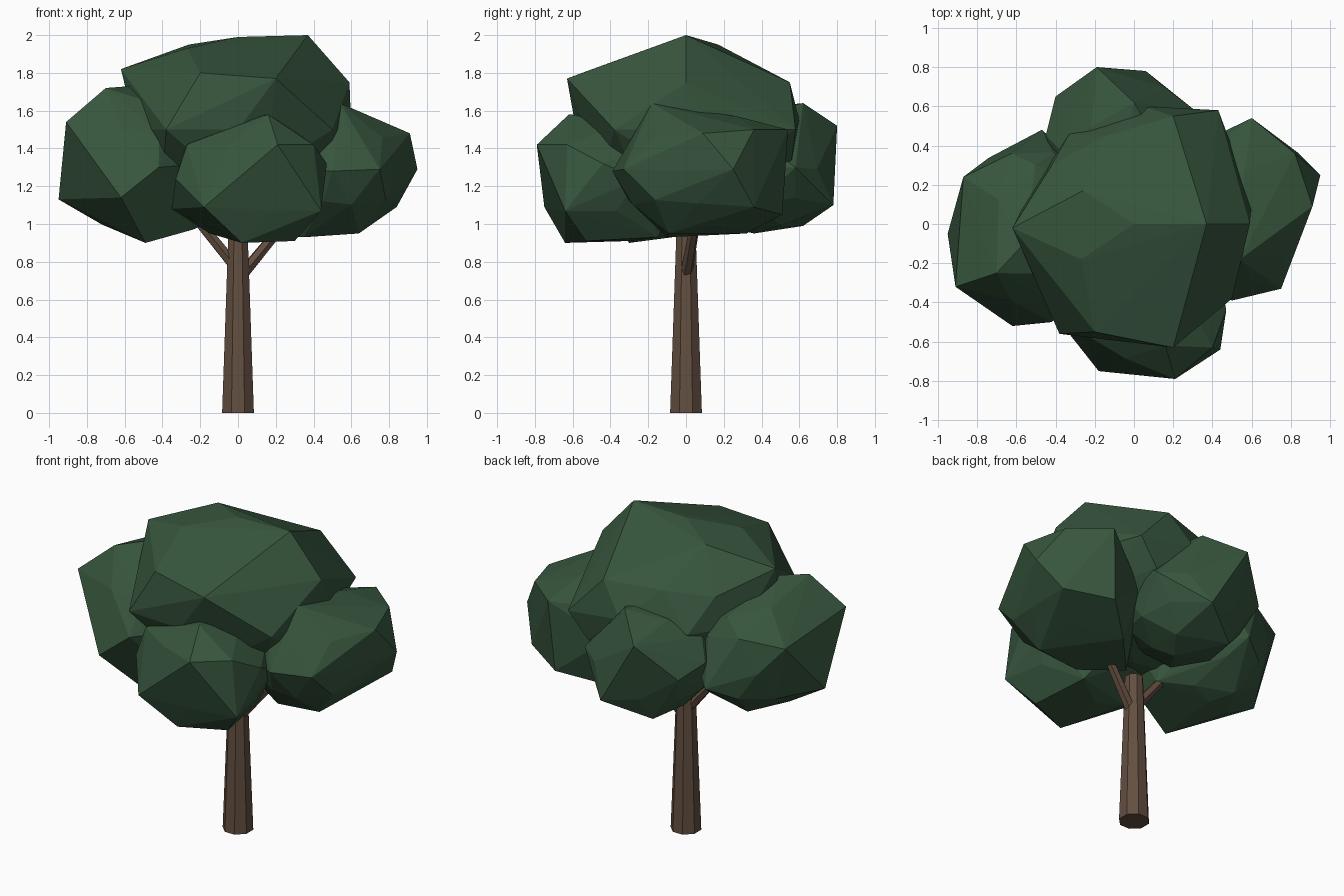
import bpy
import bmesh
import math
import random
from mathutils import Matrix, Vector

default_cube = bpy.data.objects.get("Cube")
if default_cube:
    bpy.data.objects.remove(default_cube, do_unlink=True)

random.seed(4)


def make_material(name, colour):
    material = bpy.data.materials.new(name)
    material.use_nodes = True
    material.diffuse_color = (*colour, 1)
    shader = material.node_tree.nodes["Principled BSDF"]
    shader.inputs["Base Color"].default_value = (*colour, 1)
    shader.inputs["Roughness"].default_value = 0.9
    return material


leaf_green = make_material("leaf green", (0.038, 0.092, 0.047))
bark_brown = make_material("bark brown", (0.125, 0.077, 0.052))


def add_object(name, bm, material):
    """Turn a bmesh into a flat shaded object with one material."""
    bmesh.ops.recalc_face_normals(bm, faces=bm.faces)
    mesh = bpy.data.meshes.new(name)
    bm.to_mesh(mesh)
    bm.free()
    mesh.materials.append(material)
    obj = bpy.data.objects.new(name, mesh)
    bpy.context.collection.objects.link(obj)
    return obj


def add_limb(name, start, end, start_radius, end_radius, sides):
    """Tapered straight limb between two points, with a flat side to the front."""
    start, end = Vector(start), Vector(end)
    axis = end - start
    bm = bmesh.new()
    bmesh.ops.create_cone(bm, cap_ends=True, segments=sides, radius1=start_radius,
                          radius2=end_radius, depth=axis.length,
                          matrix=Matrix.Rotation(math.pi / sides, 4, "Z"))
    turn = axis.to_track_quat("Z", "Y").to_matrix()
    bmesh.ops.rotate(bm, verts=bm.verts, matrix=turn)
    bmesh.ops.translate(bm, verts=bm.verts, vec=(start + end) / 2)
    return add_object(name, bm, bark_brown)


def add_foliage(name, centre, radii, corners):
    """Faceted clump: a rough ellipsoid stretched over a few protruding corners."""
    centre = Vector(centre)
    corners = [Vector(corner) for corner in corners]
    bm = bmesh.new()
    bmesh.ops.create_icosphere(bm, subdivisions=2, radius=1)
    for vert in bm.verts:
        scale = random.uniform(0.9, 0.98)
        vert.co = centre + Vector(c * r * scale for c, r in zip(vert.co, radii))

    # Clear the ellipsoid around each corner so the facets stay large
    crowded = [v for v in bm.verts
               if min((v.co - corner).length for corner in corners) < 0.14]
    bmesh.ops.delete(bm, geom=crowded, context="VERTS")
    bmesh.ops.delete(bm, geom=bm.faces[:] + bm.edges[:], context="EDGES_FACES")
    for corner in corners:
        bm.verts.new(corner)

    # Wrap everything in one faceted skin
    bmesh.ops.convex_hull(bm, input=bm.verts[:])
    loose = [v for v in bm.verts if not v.link_faces]
    bmesh.ops.delete(bm, geom=loose, context="VERTS")
    return add_object(name, bm, leaf_green)


# Trunk and the two branches that fork into the foliage
add_limb("trunk", (0, 0, 0), (0, 0, 0.96), 0.091, 0.055, 8)
add_limb("left_branch", (0.02, 0, 0.73), (0.3, 0.06, 1.07), 0.033, 0.025, 6)
add_limb("right_branch", (-0.01, 0, 0.77), (-0.32, -0.02, 1.15), 0.033, 0.025, 6)

# Large central crown
add_foliage("crown_foliage", (0, 0, 1.5), (0.6, 0.6, 0.48), [
    (0.37, 0, 2), (0, 0, 1.99), (-0.26, 0.17, 1.95), (-0.27, -0.18, 1.93),
    (-0.62, -0.02, 1.82), (-0.2, -0.55, 1.8), (0.2, -0.63, 1.77),
    (0.59, 0, 1.75), (0.2, 0.55, 1.75), (0.43, 0.58, 1.5),
    (0.05, 0.6, 1.55), (-0.38, -0.56, 1.5), (0.6, 0.12, 1.5),
    (0.5, -0.38, 1.5), (0.3, 0.56, 1.34)])

# Four lower clumps around the crown, reaching in towards the trunk
add_foliage("right_foliage", (-0.52, -0.02, 1.31), (0.41, 0.48, 0.4), [
    (-0.95, -0.05, 1.13), (-0.91, -0.32, 1.54), (-0.7, -0.25, 1.72),
    (-0.57, -0.11, 1.73), (-0.87, 0.24, 1.47), (-0.62, -0.52, 1.14),
    (-0.42, -0.5, 1.3), (-0.47, 0.48, 1.2), (-0.49, -0.3, 0.9),
    (-0.5, 0.08, 0.95), (-0.24, -0.2, 0.97), (-0.17, 0, 1),
    (-0.5, 0.3, 1.6)])

add_foliage("left_foliage", (0.5, 0.06, 1.28), (0.4, 0.44, 0.35), [
    (0.95, 0.25, 1.29), (0.54, -0.18, 1.64), (0.91, 0.09, 1.48),
    (0.82, 0.36, 1.5), (0.6, 0.54, 1.5), (0.84, 0.36, 1.09),
    (0.57, 0.51, 1.05), (0.75, -0.33, 1.29), (0.5, -0.39, 1.28),
    (0.45, -0.3, 1.12), (0.64, -0.09, 0.95), (0.35, -0.1, 0.93),
    (0.35, 0.32, 0.95), (0.1, 0.05, 0.95)])

add_foliage("front_foliage", (0.06, -0.37, 1.24), (0.41, 0.4, 0.34), [
    (0.21, -0.79, 1.42), (-0.18, -0.75, 1.09), (0.16, -0.62, 1.58),
    (-0.27, -0.55, 1.42), (-0.33, -0.56, 1.24), (0.4, -0.63, 1.42),
    (0.47, -0.44, 1.32), (0.44, -0.64, 1.07), (0.3, -0.53, 0.91),
    (0.02, -0.64, 0.9), (0.05, -0.3, 0.91), (-0.35, -0.35, 1.08),
    (0.25, -0.15, 0.93), (-0.15, -0.27, 0.95)])

add_foliage("back_foliage", (-0.06, 0.38, 1.29), (0.39, 0.4, 0.36), [
    (-0.19, 0.8, 1.52), (0.06, 0.78, 1.1), (0, 0.62, 1.64),
    (-0.4, 0.65, 1.3), (-0.45, 0.45, 1.35), (0.31, 0.58, 1.3),
    (-0.2, 0.62, 0.99), (0, 0.36, 0.95)])
